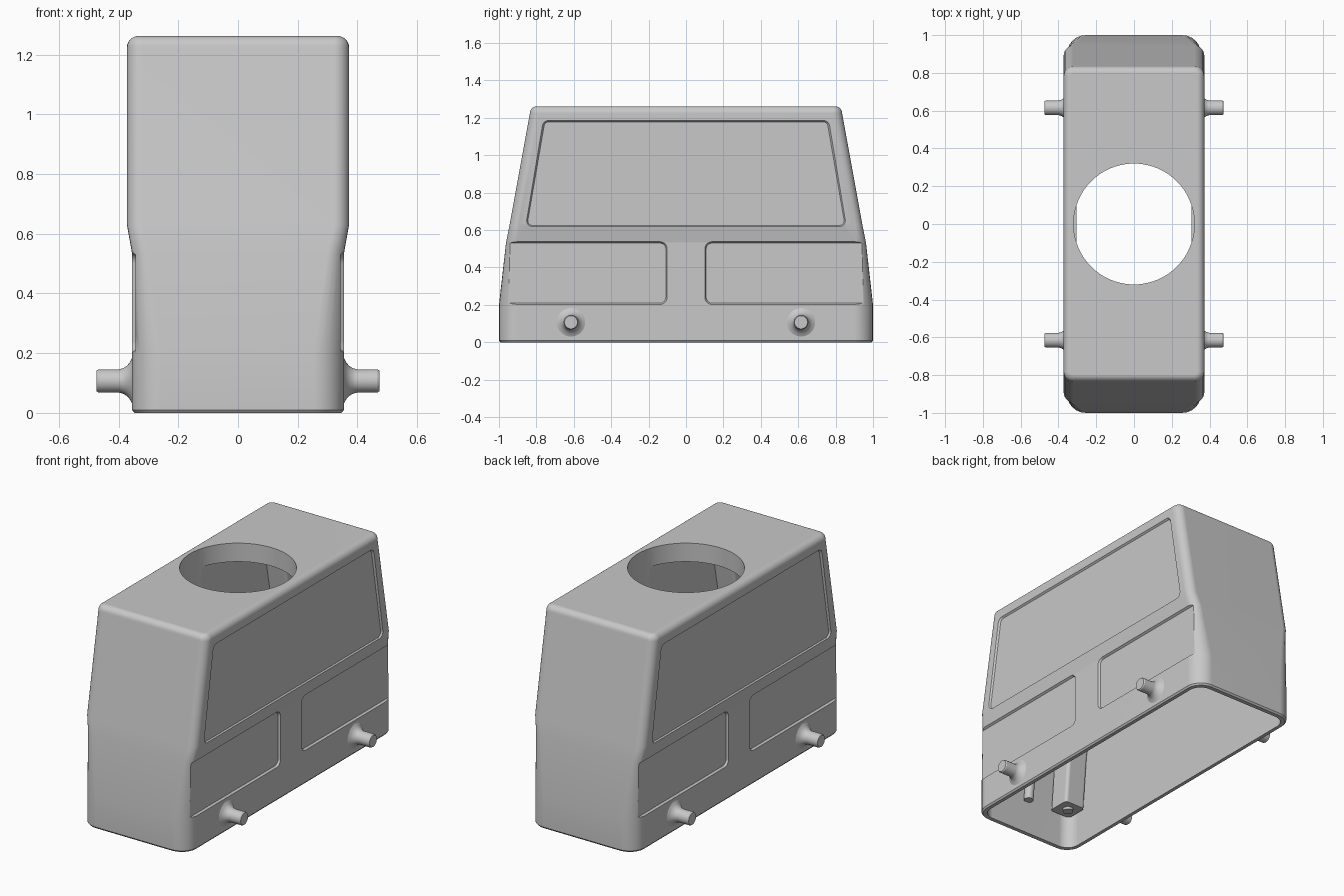
import bpy, bmesh, math
from mathutils import Vector

if "Cube" in bpy.data.objects:
    bpy.data.objects.remove(bpy.data.objects["Cube"], do_unlink=True)

grey = bpy.data.materials.new("cast grey")
grey.use_nodes = True
COLOUR = (0.58, 0.58, 0.58, 1)
grey.diffuse_color = COLOUR
grey.node_tree.nodes["Principled BSDF"].inputs["Base Color"].default_value = COLOUR


def rounded(points, radius, steps=6):
    """Round the corners of a 2D polygon."""
    out = []
    for i, p in enumerate(points):
        p = Vector(p)
        a = (Vector(points[i - 1]) - p).normalized()
        b = (Vector(points[(i + 1) % len(points)]) - p).normalized()
        half = a.angle(b) / 2
        centre = p + (a + b).normalized() * radius / math.sin(half)
        start = (p + a * radius / math.tan(half) - centre).normalized()
        end = (p + b * radius / math.tan(half) - centre).normalized()
        for k in range(steps + 1):
            out.append(centre + start.slerp(end, k / steps) * radius)
    return out


def box_ring(z, hx, hy, r, cx=0, cy=0):
    corners = [(cx - hx, cy - hy), (cx + hx, cy - hy), (cx + hx, cy + hy), (cx - hx, cy + hy)]
    return [(p.x, p.y, z) for p in rounded(corners, r)]


def circle(r, n=32):
    return [(r * math.cos(math.tau * k / n), r * math.sin(math.tau * k / n)) for k in range(n)]


def loft(name, rings):
    """Skin a stack of equal rings and cap both ends."""
    bm = bmesh.new()
    loops = [[bm.verts.new(p) for p in ring] for ring in rings]
    n = len(loops[0])
    for low, high in zip(loops, loops[1:]):
        for i in range(n):
            j = (i + 1) % n
            bm.faces.new((low[i], low[j], high[j], high[i]))
    bm.faces.new(loops[0][::-1])
    bm.faces.new(loops[-1])
    bmesh.ops.recalc_face_normals(bm, faces=bm.faces)
    mesh = bpy.data.meshes.new(name)
    bm.to_mesh(mesh)
    bm.free()
    obj = bpy.data.objects.new(name, mesh)
    bpy.context.collection.objects.link(obj)
    mesh.materials.append(grey)
    return obj


def activate(obj):
    bpy.ops.object.select_all(action="DESELECT")
    obj.select_set(True)
    bpy.context.view_layer.objects.active = obj


def cut(obj, cutter):
    mod = obj.modifiers.new("cut", "BOOLEAN")
    mod.operation, mod.solver, mod.object = "DIFFERENCE", "EXACT", cutter
    activate(obj)
    bpy.ops.object.modifier_apply(modifier=mod.name)
    bpy.data.objects.remove(cutter, do_unlink=True)


def smooth(obj):
    activate(obj)
    bpy.ops.object.shade_smooth_by_angle(angle=math.radians(28))
    mod = obj.modifiers.new("normals", "WEIGHTED_NORMAL")
    mod.keep_sharp = True


def panel_cutter(side, corners, floor, surface, radius):
    """Recess with a sloping border, opening outwards along x."""
    mid = sum((Vector(c) for c in corners), Vector((0, 0))) / len(corners)
    wide = [(y + math.copysign(0.008, y - mid.x), z + math.copysign(0.008, z - mid.y))
            for y, z in corners]
    rings = []
    for x, pts, r in ((floor, corners, radius), (surface, wide, radius + 0.008),
                      (surface + 0.1, wide, radius + 0.008)):
        rings.append([(side * x, p.x, p.y) for p in rounded(pts, r)])
    return loft("recess_cutter", rings)


# Hood shell: straight skirt, tapering waist, flared upper part, rounded top
rings = [box_ring(0, 0.347, 0.992, 0.092), box_ring(0.01, 0.355, 1.0, 0.1),
         box_ring(0.2, 0.355, 1.0, 0.1), box_ring(0.535, 0.355, 0.962, 0.055),
         box_ring(0.63, 0.372, 0.943, 0.05)]
ROUND = 0.038
for k in range(7):
    a = math.pi / 2 * k / 6
    inset = ROUND * (1 - math.cos(a))
    rings.append(box_ring(1.224 + ROUND * math.sin(a), 0.372 - inset, 0.835 - inset, 0.05 - inset))
hood = loft("hood_shell", rings)

# Hollow inside and cable opening
cut(hood, loft("cavity_cutter", [
    box_ring(-0.05, 0.325, 0.968, 0.075), box_ring(0.2, 0.325, 0.962, 0.075),
    box_ring(0.53, 0.305, 0.918, 0.05), box_ring(1.15, 0.305, 0.79, 0.05)]))
cut(hood, loft("opening_cutter", [[(x, y, z) for x, y in circle(0.32, 80)] for z in (1.0, 1.4)]))

# Side recesses: one tall panel above, two open-ended panels below
for side in (1, -1):
    cut(hood, panel_cutter(side, [(-0.85, 0.625), (0.85, 0.625), (0.755, 1.178), (-0.755, 1.178)],
                           0.362, 0.372, 0.025))
    for end in (1, -1):
        cut(hood, panel_cutter(side, [(end * 0.108, 0.21), (end * 1.15, 0.21),
                                      (end * 1.15, 0.53), (end * 0.108, 0.53)],
                               0.343, 0.356, 0.03))
smooth(hood)

# Locking pegs with flared roots
peg_profile = [(0.335, 0.078), (0.355, 0.076), (0.362, 0.062), (0.372, 0.051),
               (0.384, 0.043), (0.398, 0.039), (0.467, 0.039), (0.473, 0.035)]
for side, side_name in ((1, "left"), (-1, "right")):
    for end, end_name in ((1, "back"), (-1, "front")):
        label = end_name + "_" + side_name
        smooth(loft("peg_" + label, [
            [(side * x, end * 0.615 + u, 0.107 + v) for u, v in circle(r)]
            for x, r in peg_profile]))
        # Screw post in the inner corner, leaning with the end wall
        smooth(loft("post_" + label, [
            box_ring(z, 0.07, 0.07, 0.02, side * 0.24, end * y)
            for z, y in ((0.2, 0.88), (0.53, 0.85), (1.16, 0.725))]))
        smooth(loft("screw_" + label, [
            [(side * 0.24 + u, end * 0.875 + v, z) for u, v in circle(0.03)]
            for z in (0.185, 0.25)]))

# Guide pin on the middle of each inner end wall
for end, end_name in ((1, "back"), (-1, "front")):
    smooth(loft("guide_pin_" + end_name, [
        [(u, end * y + v, z) for u, v in circle(0.028)]
        for z, y in ((0.2, 0.94), (0.53, 0.905), (1.16, 0.78))]))
